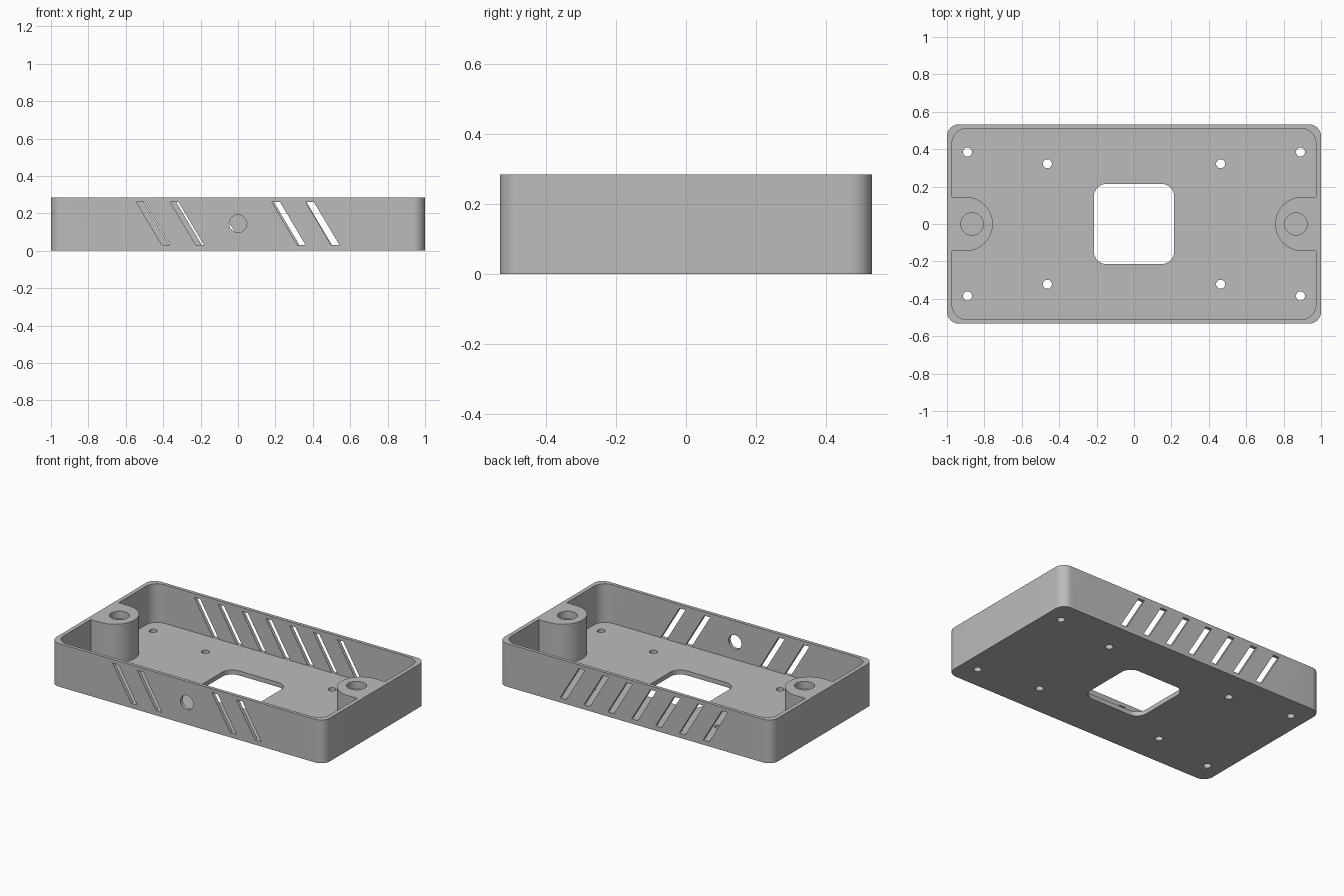
import bpy, bmesh
from math import pi, sin, cos
from mathutils import Matrix

cube = bpy.data.objects.get("Cube")
if cube:
    bpy.data.objects.remove(cube, do_unlink=True)

HEIGHT, FLOOR = 0.285, 0.03
HALF_X, HALF_Y, WALL_X, WALL_Y = 1.0, 0.533, 0.027, 0.022

grey = bpy.data.materials.new("matte grey")
grey.use_nodes = True
colour = (0.5, 0.5, 0.5, 1)
grey.diffuse_color = colour
grey.node_tree.nodes["Principled BSDF"].inputs["Base Color"].default_value = colour


def arc(cx, cy, r, start, end, steps):
    angles = [start + (end - start) * i / steps for i in range(steps + 1)]
    return [(cx + r * cos(a), cy + r * sin(a)) for a in angles]


def rounded_rect(hx, hy, r, steps=10):
    pts = []
    for i, (sx, sy) in enumerate([(1, 1), (-1, 1), (-1, -1), (1, -1)]):
        pts += arc(sx * (hx - r), sy * (hy - r), r, i * pi / 2, (i + 1) * pi / 2, steps)
    return pts


def circle(cx, cy, r, steps=40):
    return arc(cx, cy, r, 0, 2 * pi, steps)[:-1]


def prism(name, outline, low, high, upright=False):
    """Extrude an outline along z, or along y when upright (outline is then x, z)."""
    bm = bmesh.new()
    base = bm.faces.new([bm.verts.new((a, b, 0)) for a, b in outline])
    grown = bmesh.ops.extrude_face_region(bm, geom=[base])["geom"]
    top = [v for v in grown if isinstance(v, bmesh.types.BMVert)]
    bmesh.ops.translate(bm, verts=top, vec=(0, 0, high - low))
    bmesh.ops.translate(bm, verts=bm.verts, vec=(0, 0, low))
    if upright:
        bm.transform(Matrix(((1, 0, 0, 0), (0, 0, 1, 0), (0, 1, 0, 0), (0, 0, 0, 1))))
    bmesh.ops.recalc_face_normals(bm, faces=bm.faces)
    mesh = bpy.data.meshes.new(name)
    bm.to_mesh(mesh)
    bm.free()
    mesh.materials.append(grey)
    obj = bpy.data.objects.new(name, mesh)
    bpy.context.collection.objects.link(obj)
    return obj


def cut(target, cutter):
    cutter.hide_render = True
    bpy.context.view_layer.objects.active = target
    mod = target.modifiers.new("cut", "BOOLEAN")
    mod.operation, mod.solver, mod.object = "DIFFERENCE", "EXACT", cutter
    bpy.ops.object.modifier_apply(modifier=mod.name)
    bpy.data.objects.remove(cutter, do_unlink=True)


# Outer block with rounded vertical corners
case = prism("enclosure_base", rounded_rect(HALF_X, HALF_Y, 0.065), 0, HEIGHT)

# Cavity outline, leaving a round-nosed boss at each end
ix, iy, boss_x, boss_r, corner = HALF_X - WALL_X, HALF_Y - WALL_Y, 0.9, 0.145, 0.08
quarter = arc(boss_x, 0, boss_r, pi, pi / 2, 16) + [(ix, boss_r)]
quarter += arc(ix - corner, iy - corner, corner, 0, pi / 2, 10)
half = quarter + [(-x, y) for x, y in reversed(quarter)]
cavity = half[:-1] + [(-x, -y) for x, y in half[:-1]]
cut(case, prism("cavity_cutter", cavity, FLOOR, HEIGHT + 0.1))

# Pocket in the top of each boss
for side in (-1, 1):
    cut(case, prism("pocket_cutter", circle(side * 0.866, 0, 0.06), HEIGHT - 0.05, HEIGHT + 0.1))

# Floor window and screw holes
cut(case, prism("window_cutter", rounded_rect(0.215, 0.215, 0.07), -0.1, 0.1))
for hx, hy in ((0.89, 0.385), (0.463, 0.322)):
    for sx in (-1, 1):
        for sy in (-1, 1):
            cut(case, prism("screw_cutter", circle(sx * hx, sy * hy, 0.024, 24), -0.1, 0.1))


# Slanted vents: eight around the front hole, ten along the back
def vent(x, low, high):
    w, lean = 0.022, 0.068
    outline = [(x + lean - w, 0.031), (x + lean + w, 0.031),
               (x - lean + w, 0.26), (x - lean - w, 0.26)]
    cut(case, prism("vent_cutter", outline, low, high, upright=True))


for i in range(10):
    if i not in (4, 5):
        vent(-0.815 + 0.181 * i, -0.6, -iy + 0.003)
    vent(-0.762 + 0.174 * i, iy - 0.003, 0.6)

# Round cable hole in the front wall
cut(case, prism("cable_cutter", circle(0, 0.145, 0.047), -0.6, -0.45, upright=True))

# Two rectangular ports in the right end wall
for y0, y1, top in ((0.15, 0.32, 0.13), (-0.29, -0.165, 0.19)):
    outline = [(-1.1, 0.031), (-0.96, 0.031), (-0.96, top), (-1.1, top)]
    cut(case, prism("port_cutter", outline, y0, y1, upright=True))

# Smooth rounded walls, keep crisp edges
bpy.ops.object.select_all(action="DESELECT")
case.select_set(True)
bpy.context.view_layer.objects.active = case
bpy.ops.object.shade_smooth_by_angle(angle=pi / 6)
